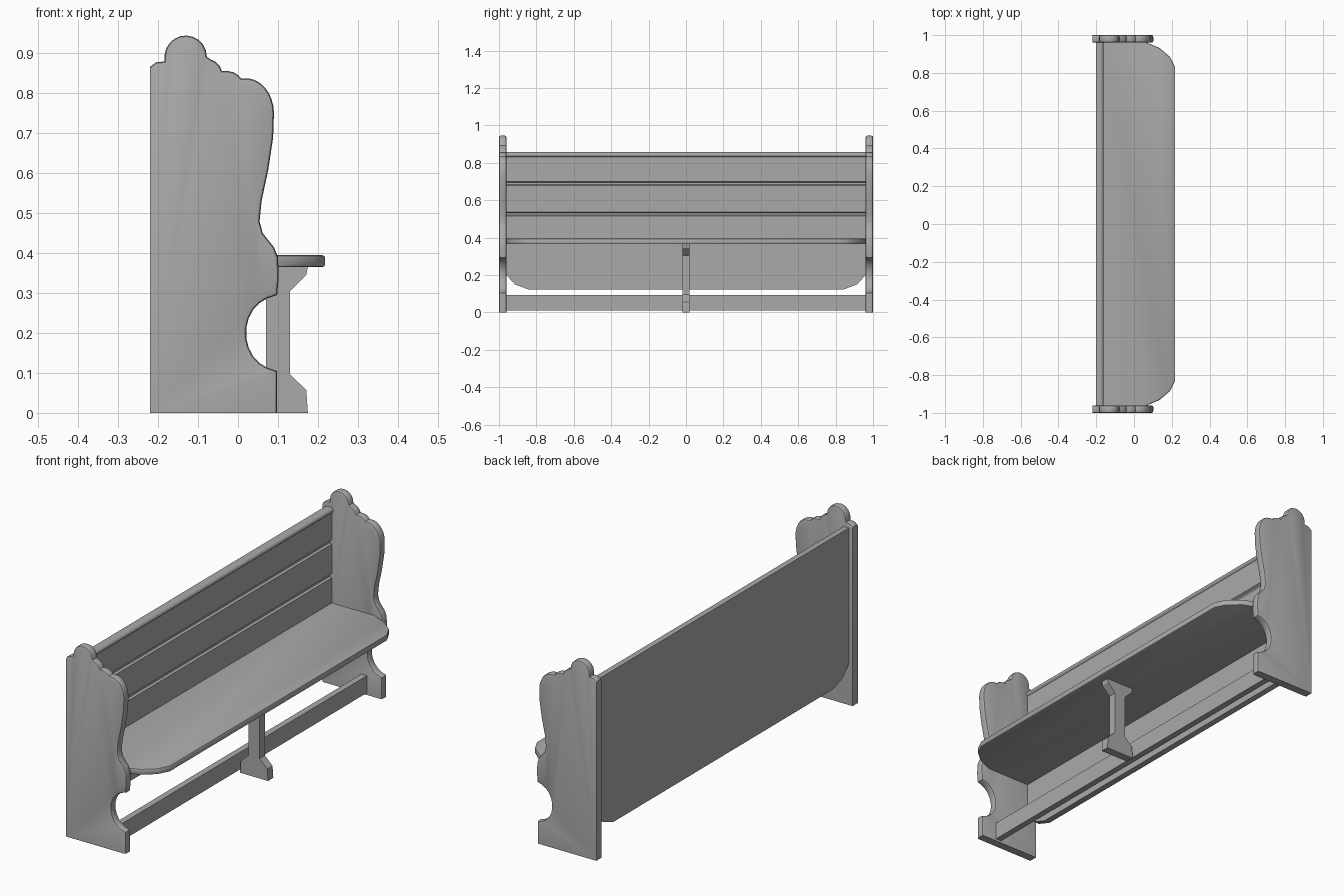
import bpy
import bmesh
from math import cos, sin, radians
from mathutils import Vector

default_cube = bpy.data.objects.get("Cube")
if default_cube:
    bpy.data.objects.remove(default_cube, do_unlink=True)

GREY = (0.4, 0.4, 0.4, 1)
paint = bpy.data.materials.new("grey_paint")
paint.use_nodes = True
paint.diffuse_color = GREY
paint.node_tree.nodes["Principled BSDF"].inputs["Base Color"].default_value = GREY


def place(axis, a, b, depth):
    """Put a flat outline point into space, with depth along the named axis."""
    if axis == "x":
        return Vector((depth, a, b))
    if axis == "y":
        return Vector((a, depth, b))
    return Vector((a, b, depth))


def prism(name, outline, axis, low, high, bevel=0, rounded=None):
    """Extrude an outline along an axis; soften the rim edges chosen by 'rounded'."""
    bm = bmesh.new()
    bottom = bm.faces.new([bm.verts.new(place(axis, a, b, low)) for a, b in outline])
    result = bmesh.ops.extrude_face_region(bm, geom=[bottom], use_keep_orig=True)
    moved = [v for v in result["geom"] if isinstance(v, bmesh.types.BMVert)]
    bmesh.ops.translate(bm, verts=moved, vec=place(axis, 0, 0, high - low))
    bmesh.ops.recalc_face_normals(bm, faces=bm.faces)
    if bevel:
        index = "xyz".index(axis)
        rim = [e for e in bm.edges
               if abs(e.verts[0].co[index] - e.verts[1].co[index]) < 1e-5
               and rounded((e.verts[0].co + e.verts[1].co) / 2)]
        bmesh.ops.bevel(bm, geom=rim, offset=bevel, segments=2, profile=0.5,
                        affect="EDGES", clamp_overlap=False)
    mesh = bpy.data.meshes.new(name)
    bm.to_mesh(mesh)
    bm.free()
    mesh.materials.append(paint)
    obj = bpy.data.objects.new(name, mesh)
    bpy.context.collection.objects.link(obj)
    bpy.ops.object.select_all(action="DESELECT")
    obj.select_set(True)
    bpy.context.view_layer.objects.active = obj
    bpy.ops.object.shade_smooth_by_angle(angle=radians(32))
    return obj


def arc(cx, cz, rx, rz, start, end, steps):
    """Points along an elliptical arc, angles in degrees."""
    angles = [radians(start + (end - start) * i / steps) for i in range(steps + 1)]
    return [(cx + rx * cos(t), cz + rz * sin(t)) for t in angles]


# Scrolled bench ends: dome, two small lobes, shoulder, waist and foot cut-out
end_outline = (
    [(-.22, 0), (-.22, .867), (-.205, .878), (-.184, .88)]
    + arc(-.131, .892, .053, .053, 175, 0, 10)
    + arc(-.078, .85, .038, .036, 75, 10, 3)
    + arc(-.028, .818, .042, .038, 85, 30, 3)
    + arc(.02, .75, .07, .088, 85, 0, 7)
    + [(.088, .69), (.076, .61), (.059, .53), (.054, .48), (.062, .45),
       (.09, .415), (.1, .39), (.102, .34), (.098, .295)]
    + arc(.1, .2, .08, .092, 110, 250, 9)
    + [(.098, .105), (.098, 0)]
)
for side, sign in (("right", -1), ("left", 1)):
    prism(side + "_bench_end", end_outline, "y", .96 * sign, sign, .009,
          lambda c: c.x > -.215 and c.z > .005)

# Seat with clipped front corners and a softened edge
front_corner = [(.07, .96), (.135, .932), (.19, .885), (.218, .83)]
seat_outline = ([(-.175, -.96), (-.175, .96)] + front_corner
                + [(x, -y) for x, y in reversed(front_corner)])
prism("seat", seat_outline, "z", .365, .395, .007,
      lambda c: c.x > .08)

# Backrest boards with two grooves and a rounded top rail
FACE, BACK, SPLIT = -.17, -.2, .45
board_outline = [(BACK, SPLIT), (FACE, SPLIT)]
for groove in (.527, .69):
    board_outline += [(FACE, groove - .011), (FACE - .01, groove - .005),
                      (FACE - .01, groove + .005), (FACE, groove + .011)]
board_outline += [(FACE, .832)] + arc(-.18, .843, .018, .014, -30, 90, 6) + [(BACK, .857)]
prism("backrest_boards", board_outline, "y", -.96, .96)

# Lower back board with clipped bottom corners
low_corner = [(.96, .2), (.915, .15), (.84, .122)]
lower_outline = ([(-.96, SPLIT), (.96, SPLIT)] + low_corner
                 + [(-y, z) for y, z in reversed(low_corner)])
prism("lower_back_board", lower_outline, "x", BACK, FACE)

# Floor rail between the ends
prism("floor_rail", [(-.012, .01), (.018, .01), (.018, .093), (-.012, .093)],
      "y", -.96, .96)

# Central support, flared at foot and head
flare = [(.075, 0), (.071, .057), (.03, .097), (.03, .305), (.071, .346), (.075, .366)]
support_outline = ([(.1 + x, z) for x, z in flare]
                   + [(.1 - x, z) for x, z in reversed(flare)])
prism("centre_support", support_outline, "y", -.02, .02)
